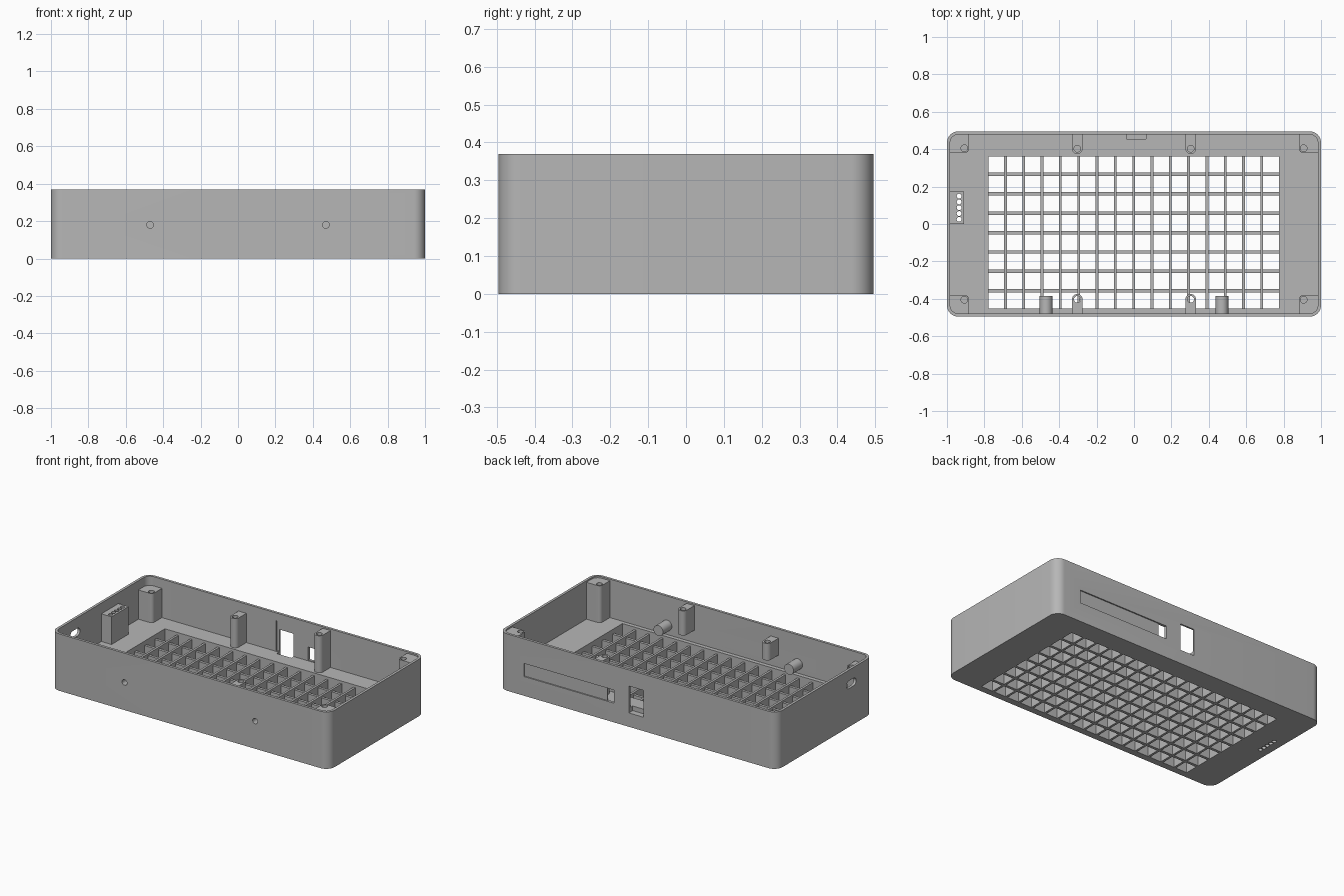
import bpy, bmesh, math
from mathutils import Matrix

if "Cube" in bpy.data.objects:
    bpy.data.objects.remove(bpy.data.objects["Cube"])

grey = bpy.data.materials.new("case_grey")
grey.diffuse_color = (0.47, 0.47, 0.47, 1)
grey.use_nodes = True
grey.node_tree.nodes["Principled BSDF"].inputs["Base Color"].default_value = grey.diffuse_color
FLOOR, TOP = 0.12, 0.37


def finish(name, bm):
    bmesh.ops.recalc_face_normals(bm, faces=bm.faces)
    me = bpy.data.meshes.new(name)
    bm.to_mesh(me)
    bm.free()
    me.materials.append(grey)
    ob = bpy.data.objects.new(name, me)
    bpy.context.collection.objects.link(ob)
    return ob


def prism(name, x0, x1, y0, y1, z0, z1, r=(0, 0, 0, 0), seg=10):
    """Upright block; r = plan corner radii at (x0y0, x1y0, x1y1, x0y1)."""
    pts = []
    corners = [(x0, y0, 1, 1), (x1, y0, -1, 1), (x1, y1, -1, -1), (x0, y1, 1, -1)]
    for i, (x, y, sx, sy) in enumerate(corners):
        if r[i] == 0:
            pts.append((x, y))
            continue
        for k in range(seg + 1):
            a = math.pi + (i + k / seg) * math.pi / 2
            pts.append((x + sx * r[i] + r[i] * math.cos(a),
                        y + sy * r[i] + r[i] * math.sin(a)))
    bm = bmesh.new()
    f = bm.faces.new([bm.verts.new((x, y, z0)) for x, y in pts])
    ext = bmesh.ops.extrude_face_region(bm, geom=[f])
    for v in ext["geom"]:
        if isinstance(v, bmesh.types.BMVert):
            v.co.z = z1
    return finish(name, bm)


def cylinder(name, loc, r, depth, axis="Z"):
    rot = Matrix.Rotation(math.pi / 2, 4, "X") if axis == "Y" else Matrix.Identity(4)
    bm = bmesh.new()
    bmesh.ops.create_cone(bm, cap_ends=True, segments=24, radius1=r, radius2=r,
                          depth=depth, matrix=Matrix.Translation(loc) @ rot)
    return finish(name, bm)


def cut(ob, cutter):
    m = ob.modifiers.new("cut", "BOOLEAN")
    m.operation, m.solver, m.object = "DIFFERENCE", "EXACT", cutter
    bpy.context.view_layer.objects.active = ob
    bpy.ops.object.modifier_apply(modifier=m.name)
    bpy.data.objects.remove(cutter)


# Tray: rounded box hollowed down to a thick floor
case = prism("case", -1, 1, -0.495, 0.495, 0, TOP, (0.06,) * 4)
cut(case, prism("c", -0.983, 0.983, -0.478, 0.478, FLOOR, 0.5, (0.043,) * 4))

# Light-grid opening through the floor
GX0, GX1, GY0, GY1 = -0.778, 0.774, -0.452, 0.360
cut(case, prism("c", GX0, GX1, GY0, GY1, -0.1, 0.2))

# Back wall: shallow label recess with window, and a port opening
cut(case, prism("c", 0.17, 0.82, 0.487, 0.6, 0.125, 0.21))
cut(case, prism("c", 0.17, 0.225, 0.46, 0.6, 0.125, 0.21))
cut(case, prism("c", -0.04, 0.065, 0.455, 0.6, 0.09, 0.265))
cut(case, prism("c", -0.06, 0.06, 0.40, 0.484, 0.125, 0.32))

# Left wall: rounded cable slot
slot = prism("c", -0.025, 0.025, -0.05, 0.05, -0.1, 0.1, (0.0249,) * 4)
slot.data.transform(Matrix.Translation((-1, -0.27, 0.275)) @ Matrix.Rotation(math.pi / 2, 4, "Y"))
cut(case, slot)

# Front bosses with screw holes
for x in (-0.47, 0.47):
    boss = cylinder("front_boss", (x, -0.436, 0.18), 0.034, 0.10, "Y")
    for ob in (case, boss):
        cut(ob, cylinder("c", (x, -0.47, 0.18), 0.018, 0.10, "Y"))

# Connector block on the left wall with five through holes
block = prism("connector_block", -0.99, -0.91, 0.0, 0.175, FLOOR - 0.01, 0.30)
for i in range(5):
    for ob in (case, block):
        cut(ob, cylinder("c", (-0.935, 0.025 + i * 0.031, 0.15), 0.013, 0.6))

# Grid dividers
COLS, ROWS, WX, WY = 16, 8, 0.0147, 0.018
px, py = (GX1 - GX0 + WX) / COLS, (GY1 - GY0 + WY) / ROWS
for i in range(1, COLS):
    x = GX0 + i * px
    prism("column_divider", x - WX, x, GY0 - 0.002, GY1 + 0.002, 0, 0.103)
for j in range(1, ROWS):
    y = GY0 + j * py
    prism("row_divider", GX0 - 0.002, GX1 + 0.002, y - WY, y, 0.0002, 0.09)

# Screw posts: left side sits lower than right; front middle posts float over the grid
for sx, top in ((-1, 0.31), (1, 0.36)):
    for sy in (-1, 1):
        xs = sorted((sx * 0.99, sx * 0.882))
        ys = sorted((sy * 0.485, sy * 0.38))
        # the big radius faces the case corner, the small one faces inward
        r = [0.0] * 4
        outer = {(-1, -1): 0, (1, -1): 1, (1, 1): 2, (-1, 1): 3}[(sx, sy)]
        r[outer], r[(outer + 2) % 4] = 0.05, 0.022
        post = prism("corner_post", *xs, *ys, FLOOR - 0.01, top, r)
        cut(post, cylinder("c", (sx * 0.907, sy * 0.405, top), 0.018, 0.2))

        ys = sorted((sy * 0.485, sy * 0.375))
        r = (0, 0, 0.027, 0.027) if sy < 0 else (0.027, 0.027, 0, 0)
        base = 0.20 if sy < 0 else FLOOR - 0.01
        post = prism("middle_post", sx * 0.303 - 0.028, sx * 0.303 + 0.028, *ys, base, top, r)
        cut(post, cylinder("c", (sx * 0.303, sy * 0.403, top), 0.018, 0.2 if sy > 0 else 0.5))

# Smooth the rounded corners, keep edges crisp
bpy.ops.object.select_all(action="SELECT")
bpy.context.view_layer.objects.active = case
bpy.ops.object.shade_smooth_by_angle(angle=math.radians(30))
